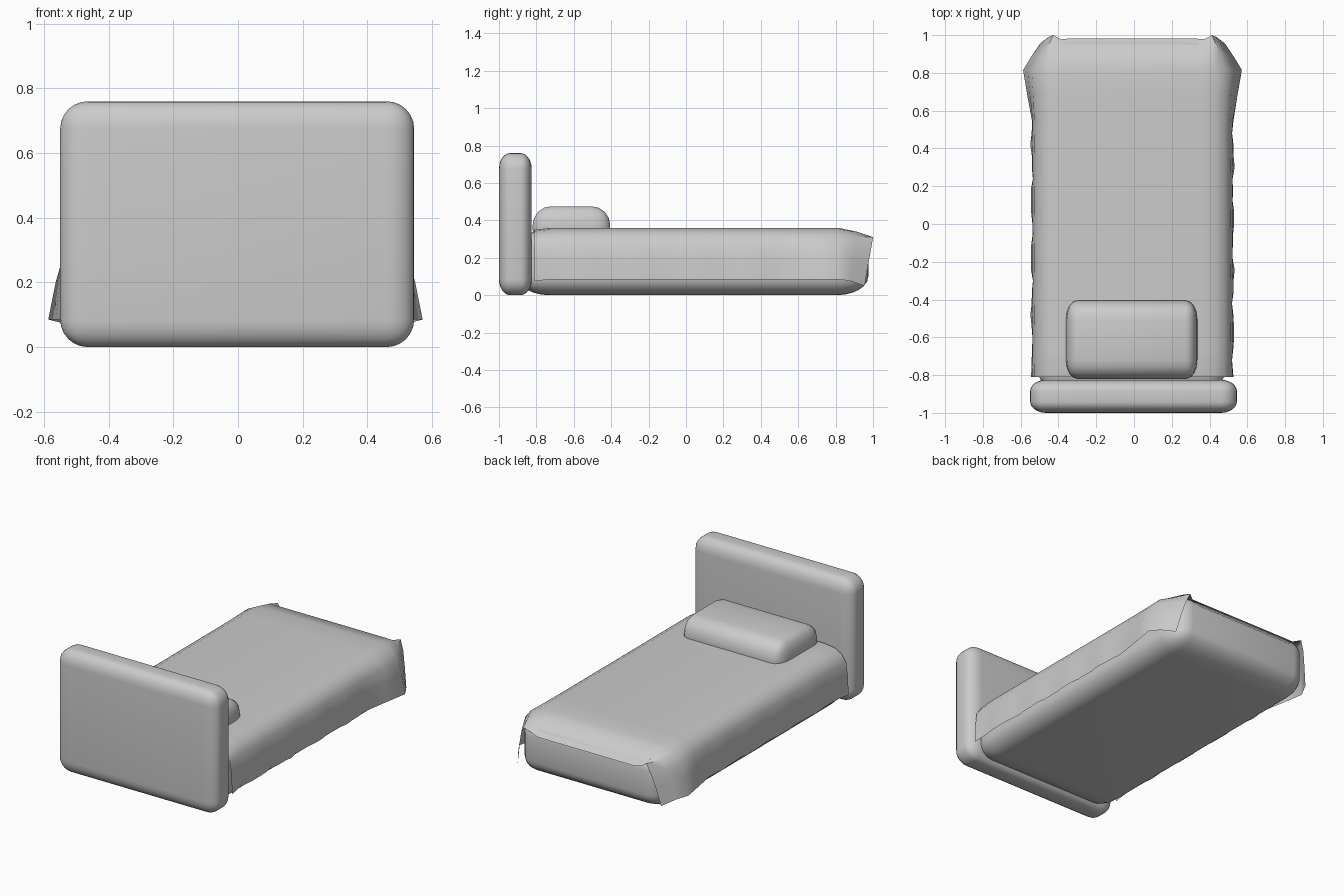
import bpy
import bmesh
import math
from mathutils import Vector

old = bpy.data.objects.get("Cube")
if old:
    bpy.data.objects.remove(old, do_unlink=True)

grey = bpy.data.materials.new("soft grey")
grey.use_nodes = True
color = (0.6, 0.6, 0.6, 1)
grey.diffuse_color = color
grey.node_tree.nodes["Principled BSDF"].inputs["Base Color"].default_value = color


def finish(bm, name, angle=40):
    mesh = bpy.data.meshes.new(name)
    bmesh.ops.recalc_face_normals(bm, faces=bm.faces)
    bm.to_mesh(mesh)
    bm.free()
    obj = bpy.data.objects.new(name, mesh)
    bpy.context.collection.objects.link(obj)
    mesh.materials.append(grey)
    bpy.ops.object.select_all(action='DESELECT')
    obj.select_set(True)
    bpy.context.view_layer.objects.active = obj
    bpy.ops.object.shade_smooth_by_angle(angle=math.radians(angle))
    return obj


def rounded_box(name, low, high, radius, segments):
    """Box between two corners, with a separate rounding radius per axis."""
    low, high, radius = Vector(low), Vector(high), Vector(radius)
    size, centre = high - low, (low + high) / 2
    bm = bmesh.new()
    bmesh.ops.create_cube(bm, size=1)
    bmesh.ops.scale(bm, vec=[s / r for s, r in zip(size, radius)], verts=bm.verts)
    bmesh.ops.bevel(bm, geom=bm.edges[:], offset=1, segments=segments,
                    profile=0.5, affect='EDGES')
    bmesh.ops.scale(bm, vec=radius, verts=bm.verts)
    bmesh.ops.translate(bm, vec=centre, verts=bm.verts)
    return finish(bm, name)


# Solid parts
rounded_box("headboard", (-0.55, -1, 0), (0.545, -0.825, 0.76), (0.085, 0.06, 0.085), 6)
rounded_box("mattress", (-0.515, -0.9, 0), (0.49, 0.975, 0.352), (0.12, 0.17, 0.1), 6)
rounded_box("pillow", (-0.36, -0.82, 0.25), (0.335, -0.405, 0.475), (0.06, 0.1, 0.1), 4)

# Blanket: half cross-sections from the middle to the hem, as (x, y, z)
body = [(0, 0.36), (0.37, 0.36), (0.44, 0.352), (0.49, 0.325),
        (0.52, 0.28), (0.53, 0.2), (0.534, 0.085)]


def section(y, hem=0.0, sink=0.0):
    return [Vector((x + hem * (i / 6) ** 3, y, z - sink)) for i, (x, z) in enumerate(body)]


foot_fold = [Vector(p) for p in (
    (0, 0.92, 0.338), (0.36, 0.92, 0.338), (0.42, 0.92, 0.337), (0.46, 0.91, 0.31),
    (0.495, 0.9, 0.26), (0.515, 0.89, 0.19), (0.54, 0.88, 0.075))]
foot_hem = [Vector(p) for p in (
    (0, 0.982, 0.265), (0.33, 0.982, 0.265), (0.38, 0.978, 0.28), (0.42, 1, 0.31),
    (0.445, 0.99, 0.25), (0.465, 0.975, 0.17), (0.49, 0.955, 0.05))]

rows = [section(-0.81, sink=0.01), section(-0.72)]
rows += [section(-0.72 + 0.06 * i) for i in range(1, 22)]
rows += [section(0.68, 0.018), section(0.815, 0.045), foot_fold, foot_hem]


def ripple(y, side):
    fade = 1 if y < 0.7 else 0
    return fade * (0.005 * math.sin(21 * y + side) + 0.003 * math.sin(47 * y))


bm = bmesh.new()
grid = []
for row in rows:
    line = []
    for side in (-1, 1):
        half = row[:0:-1] if side < 0 else row
        for p in half:
            hang = max(0, (0.3 - p.z) / 0.22) if p.x > 0.45 else 0
            x = side * (p.x + hang * ripple(p.y, side)) - 0.008
            line.append(bm.verts.new((x, p.y, p.z)))
    grid.append(line)
for a, b in zip(grid, grid[1:]):
    for i in range(len(a) - 1):
        bm.faces.new((a[i], a[i + 1], b[i + 1], b[i]))
finish(bm, "blanket", 60)
